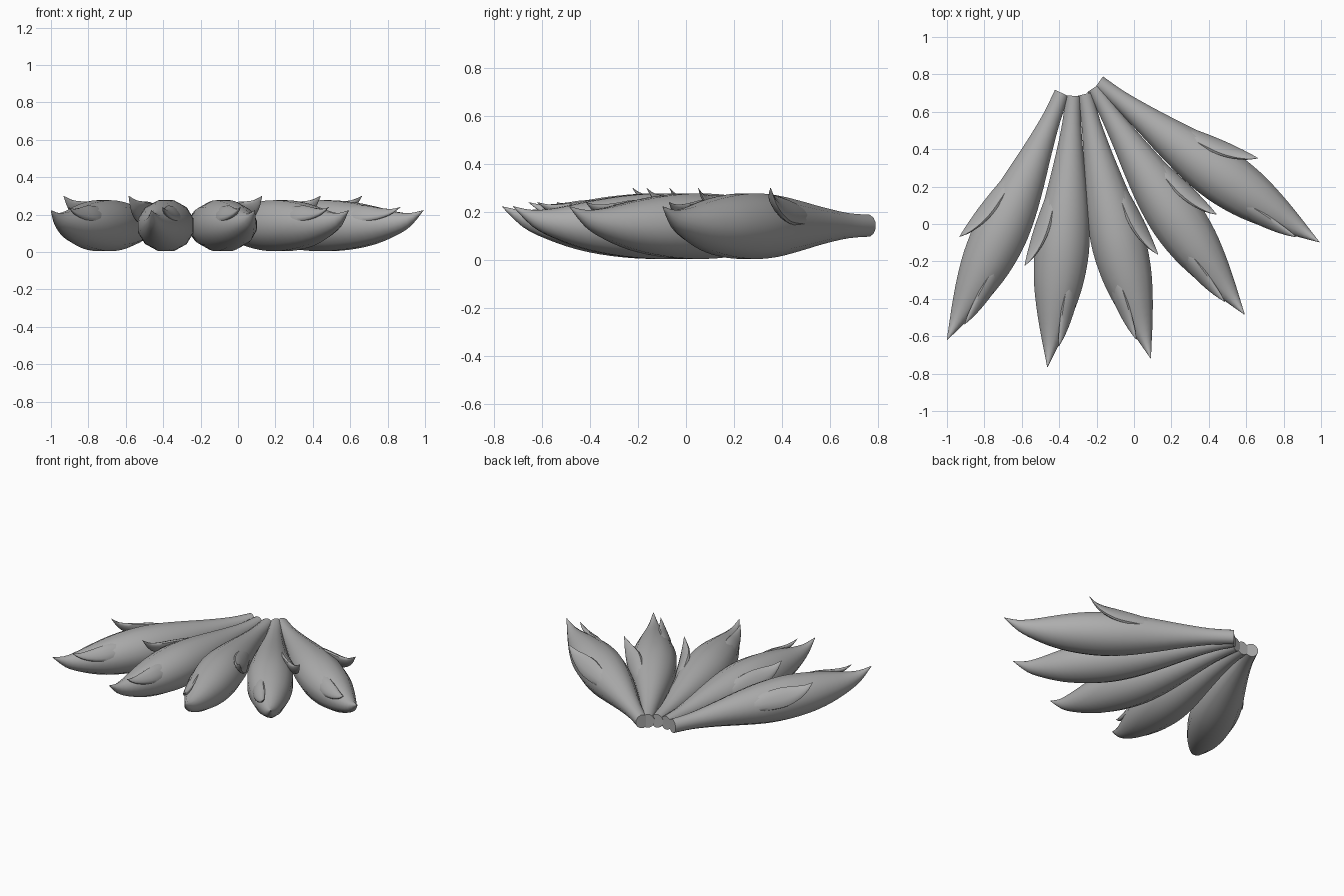
import bpy, bmesh, math
from mathutils import Vector

if "Cube" in bpy.data.objects:
    bpy.data.objects.remove(bpy.data.objects["Cube"])

grey = bpy.data.materials.new("soft_grey")
grey.diffuse_color = (0.42, 0.42, 0.42, 1)
grey.use_nodes = True
grey.node_tree.nodes["Principled BSDF"].inputs["Base Color"].default_value = grey.diffuse_color

LENGTH = 1.457

# Sections: distance fraction, side offset, height, half width, half depth, tilt in degrees
BODY = [
    (0.00, 0.000, 0.143, 0.043, 0.047, 0),
    (0.10, -0.006, 0.143, 0.052, 0.054, 0),
    (0.22, -0.012, 0.143, 0.078, 0.078, 0),
    (0.34, -0.017, 0.142, 0.110, 0.108, 0),
    (0.46, -0.018, 0.141, 0.139, 0.133, 0),
    (0.57, -0.018, 0.141, 0.150, 0.141, 0),
    (0.68, -0.016, 0.141, 0.138, 0.129, 0),
    (0.78, -0.013, 0.143, 0.107, 0.103, 0),
    (0.87, -0.008, 0.152, 0.067, 0.067, 0),
    (0.94, -0.004, 0.173, 0.032, 0.036, 0),
    (1.00, 0.000, 0.223, 0.001, 0.001, 0),
]
UPPER_TUFT = [
    (0.28, 0.035, 0.165, 0.015, 0.015, 33),
    (0.40, 0.070, 0.190, 0.025, 0.052, 33),
    (0.50, 0.100, 0.208, 0.027, 0.066, 33),
    (0.56, 0.124, 0.226, 0.022, 0.052, 35),
    (0.605, 0.148, 0.253, 0.014, 0.028, 38),
    (0.637, 0.172, 0.300, 0.001, 0.001, 42),
]
LOWER_TUFT = [
    (0.56, -0.060, 0.180, 0.015, 0.015, 142),
    (0.66, -0.085, 0.203, 0.023, 0.045, 142),
    (0.75, -0.084, 0.204, 0.025, 0.055, 142),
    (0.82, -0.073, 0.203, 0.020, 0.042, 140),
    (0.88, -0.060, 0.214, 0.012, 0.021, 135),
    (0.92, -0.050, 0.240, 0.001, 0.001, 130),
]


def smooth_sections(sections, steps=3):
    """Add in-between sections along a smooth curve."""
    out = []
    for i in range(len(sections) - 1):
        p0, p1 = sections[max(i - 1, 0)], sections[i]
        p2, p3 = sections[i + 1], sections[min(i + 2, len(sections) - 1)]
        for k in range(steps):
            t = k / steps
            out.append([0.5 * (2 * b + (c - a) * t + (2 * a - 5 * b + 4 * c - d) * t * t
                               + (3 * b - a - 3 * c + d) * t ** 3)
                        for a, b, c, d in zip(p0, p1, p2, p3)])
    out.append(sections[-1])
    return out


def loft(name, sections, root, tip, side, sides=12):
    """Skin elliptical rings along a line from root towards tip."""
    axis = (Vector(tip) - Vector(root)).normalized()
    across = Vector((-axis.y, axis.x)) * side
    bm = bmesh.new()
    rings = []
    for s, off, z, wide, deep, tilt in smooth_sections(sections):
        tilt = math.radians(tilt)
        ring = []
        for k in range(sides):
            a = 2 * math.pi * (k + 0.5) / sides
            u, v = wide * math.cos(a), deep * math.sin(a)
            o = off + u * math.cos(tilt) - v * math.sin(tilt)
            h = z + u * math.sin(tilt) + v * math.cos(tilt)
            p = Vector(root) + axis * (s * LENGTH) + across * o
            ring.append(bm.verts.new((p.x, p.y, h)))
        rings.append(ring)
    for r1, r2 in zip(rings, rings[1:]):
        for k in range(sides):
            j = (k + 1) % sides
            bm.faces.new((r1[k], r1[j], r2[j], r2[k]))
    bm.faces.new(rings[0][::-1])
    bm.faces.new(rings[-1])
    bmesh.ops.recalc_face_normals(bm, faces=bm.faces)
    mesh = bpy.data.meshes.new(name)
    bm.to_mesh(mesh)
    bm.free()
    mesh.materials.append(grey)
    obj = bpy.data.objects.new(name, mesh)
    bpy.context.collection.objects.link(obj)
    bpy.ops.object.select_all(action='DESELECT')
    obj.select_set(True)
    bpy.context.view_layer.objects.active = obj
    bpy.ops.object.shade_smooth_by_angle(angle=math.radians(50))


# Fan of five tails: root, tip, side of the upper tuft
TAILS = [
    ((-0.385, 0.700), (-1.00, -0.62), -1),
    ((-0.325, 0.685), (-0.463, -0.765), -1),
    ((-0.262, 0.695), (0.09, -0.72), 1),
    ((-0.215, 0.728), (0.595, -0.49), 1),
    ((-0.190, 0.755), (0.995, -0.10), 1),
]
for n, (root, tip, side) in enumerate(TAILS, 1):
    loft(f"tail_{n}", BODY, root, tip, side)
    loft(f"upper_tuft_{n}", UPPER_TUFT, root, tip, side)
    loft(f"lower_tuft_{n}", LOWER_TUFT, root, tip, side)
